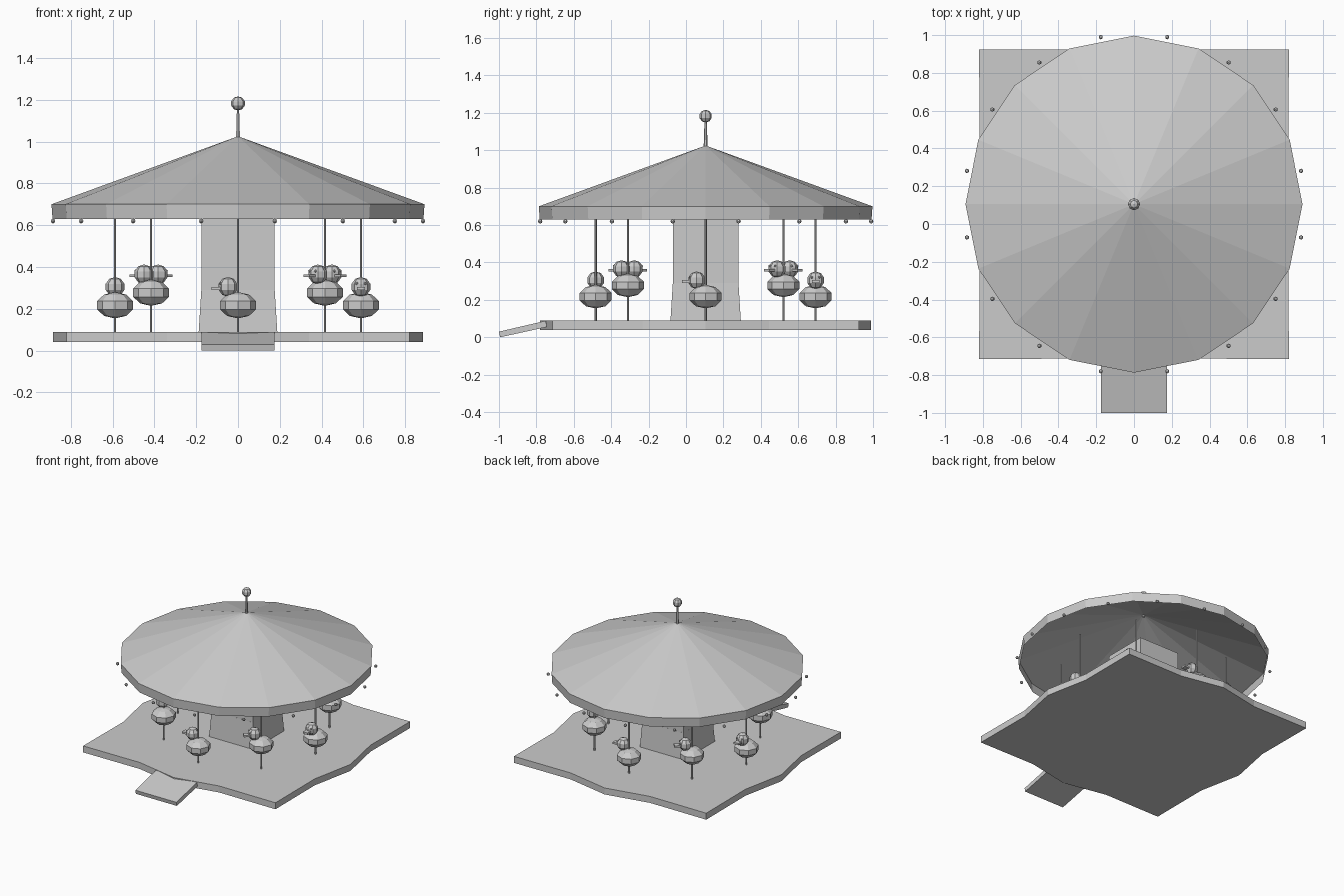
import bpy, bmesh, math
from mathutils import Matrix, Vector

if "Cube" in bpy.data.objects:
    bpy.data.objects.remove(bpy.data.objects["Cube"])

CY = 0.105  # centre of the ride along y
grey = bpy.data.materials.new("plain grey")
grey.diffuse_color = (0.6, 0.6, 0.6, 1)
grey.use_nodes = True
grey.node_tree.nodes["Principled BSDF"].inputs["Base Color"].default_value = grey.diffuse_color


def finish(name, bm):
    bmesh.ops.recalc_face_normals(bm, faces=bm.faces)
    me = bpy.data.meshes.new(name)
    bm.to_mesh(me)
    bm.free()
    me.materials.append(grey)
    ob = bpy.data.objects.new(name, me)
    bpy.context.collection.objects.link(ob)
    return ob


def prism(name, outline, vec):
    bm = bmesh.new()
    face = bm.faces.new([bm.verts.new(p) for p in outline])
    ext = bmesh.ops.extrude_face_region(bm, geom=[face], use_keep_orig=True)
    bmesh.ops.translate(bm, vec=vec, verts=[g for g in ext["geom"] if isinstance(g, bmesh.types.BMVert)])
    return finish(name, bm)


def add_ball(bm, pos, scale, seg=8, rings=5):
    m = Matrix.Translation(pos) @ Matrix.Diagonal((*scale, 1))
    bmesh.ops.create_uvsphere(bm, u_segments=seg, v_segments=rings, radius=1, matrix=m)


def add_rod(bm, pos, z0, z1, r0, r1, seg=6, rot=0):
    m = Matrix.Translation((pos[0], pos[1], (z0 + z1) / 2)) @ Matrix.Rotation(rot, 4, 'Z')
    bmesh.ops.create_cone(bm, cap_ends=True, segments=seg, radius1=r0, radius2=r1, depth=z1 - z0, matrix=m)


# platform: sixteen-sided disc whose diagonal points reach square corners
pts = []
for i in range(16):
    a = i * math.tau / 16
    r = 0.82 * math.sqrt(2) if i % 4 == 2 else 0.885
    pts.append((r * math.cos(a), CY + r * math.sin(a), 0.04))
prism("platform", pts, (0, 0, 0.05))

# entry ramp
prism("ramp", [(-0.175, -0.994, 0), (-0.175, -0.743, 0.055),
               (-0.175, -0.75, 0.088), (-0.175, -1.0, 0.03)], (0.35, 0, 0))

# square centre column with slightly flared base
bm = bmesh.new()
s = math.sqrt(2)
add_rod(bm, (0, CY), 0.09, 0.70, 0.175 * s, 0.175 * s, 4, math.pi / 4)
finish("centre_column", bm)
bm = bmesh.new()
add_rod(bm, (0, CY), 0.09, 0.29, 0.188 * s, 0.1755 * s, 4, math.pi / 4)
finish("column_base", bm)

# open canopy: cone and fascia band
bm = bmesh.new()
rings = []
for z, r in ((0.63, 0.887), (0.70, 0.892)):
    rings.append([bm.verts.new((r * math.cos(i * math.tau / 16), CY + r * math.sin(i * math.tau / 16), z))
                  for i in range(16)])
apex = bm.verts.new((0, CY, 1.025))
for i in range(16):
    j = (i + 1) % 16
    bm.faces.new((rings[0][i], rings[0][j], rings[1][j], rings[1][i]))
    bm.faces.new((rings[1][i], rings[1][j], apex))
finish("canopy", bm)

# finial
bm = bmesh.new()
add_rod(bm, (0, CY), 1.01, 1.16, 0.011, 0.006)
add_ball(bm, (0, CY, 1.182), (0.034, 0.034, 0.034))
finish("finial", bm)

# bulbs under the canopy rim
bm = bmesh.new()
for i in range(16):
    a = (i + 0.5) * math.tau / 16
    add_ball(bm, (0.902 * math.cos(a), CY + 0.902 * math.sin(a), 0.62), (0.012,) * 3, 6, 4)
finish("rim_bulbs", bm)

# eight duck seats on poles, facing clockwise
for i in range(8):
    a = i * math.tau / 8
    x, y = 0.588 * math.cos(a), CY + 0.588 * math.sin(a)
    bm = bmesh.new()
    add_rod(bm, (x, y), 0.09, 0.65, 0.006, 0.006)
    finish(f"pole_{i}", bm)

    bm = bmesh.new()
    add_ball(bm, (0, 0, 0), (0.09, 0.09, 0.063))
    add_ball(bm, (0.048, 0, 0.088), (0.047, 0.047, 0.047))
    # flat bill
    bmesh.ops.create_cube(bm, size=1, matrix=Matrix.Translation((0.103, 0, 0.081))
                          @ Matrix.Diagonal((0.046, 0.04, 0.014, 1)))
    # eyes
    for side in (-1, 1):
        add_ball(bm, (0.084, side * 0.02, 0.104), (0.007,) * 3, 6, 4)
    ob = finish(f"duck_{i}", bm)
    ob.location = (x, y, 0.217 + 0.06 * (i % 2))
    ob.rotation_euler.z = a - math.pi / 2
